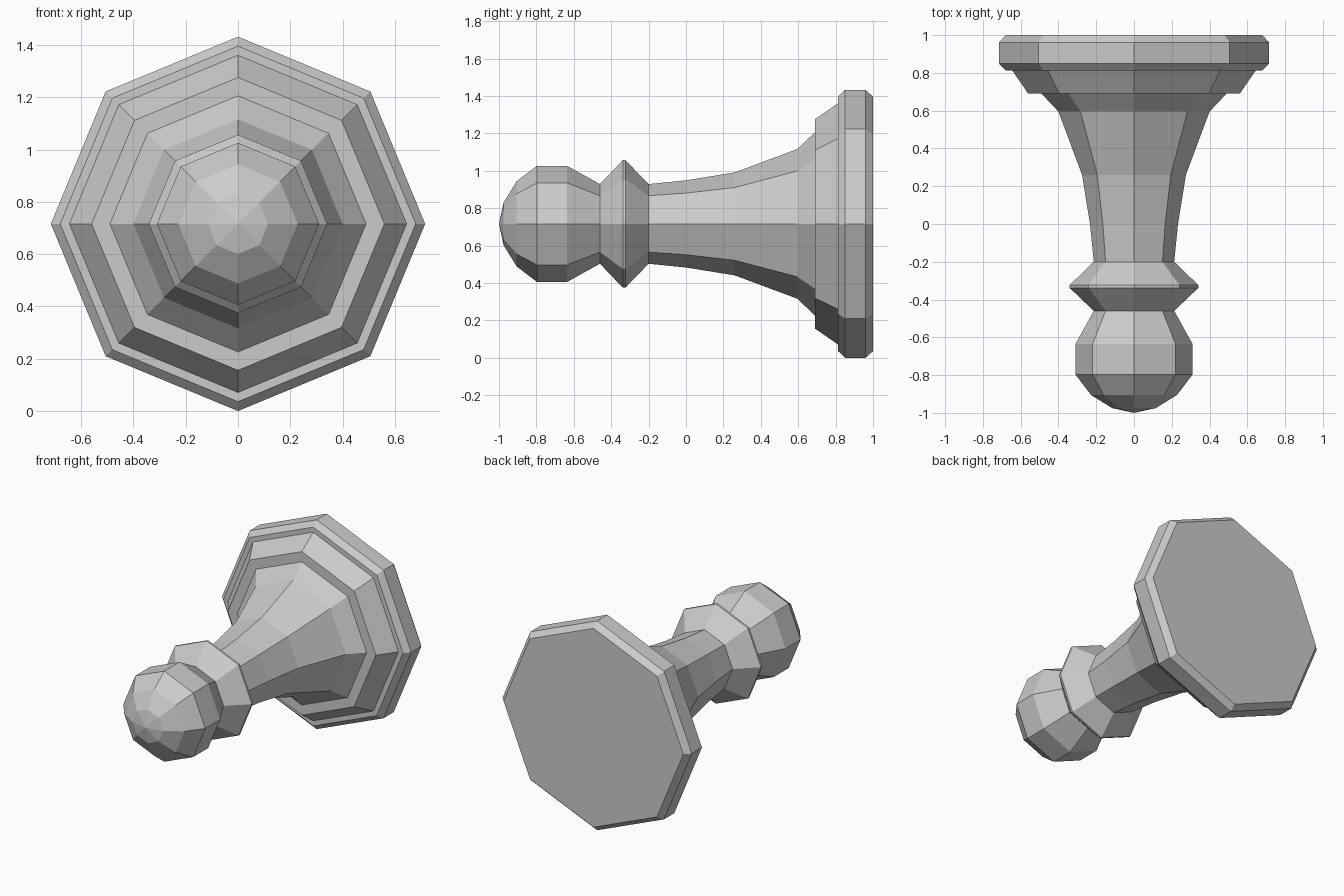
import bpy, bmesh, math

SIDES = 8
AXIS_Z = 0.716

cube = bpy.data.objects.get("Cube")
if cube:
    bpy.data.objects.remove(cube, do_unlink=True)

# Single plain grey material
grey = bpy.data.materials.new("plain_grey")
grey.use_nodes = True
colour = (0.6, 0.6, 0.6, 1)
grey.diffuse_color = colour
grey.node_tree.nodes["Principled BSDF"].inputs["Base Color"].default_value = colour


def lathe(name, profile, cap_end=False):
    """Turn (y, radius) points, listed front to back, around the long axis."""
    bm = bmesh.new()
    rings = []
    for y, r in profile:
        if r == 0:
            rings.append([bm.verts.new((0, y, 0))] * SIDES)
            continue
        angles = [math.tau * k / SIDES for k in range(SIDES)]
        rings.append([bm.verts.new((r * math.sin(t), y, r * math.cos(t))) for t in angles])
    for a, b in zip(rings, rings[1:]):
        for k in range(SIDES):
            n = (k + 1) % SIDES
            corners = [a[k], a[n], b[n], b[k]]
            bm.faces.new(list(dict.fromkeys(corners)))
    if cap_end:
        bm.faces.new(rings[-1])
    mesh = bpy.data.meshes.new(name)
    bm.to_mesh(mesh)
    bm.free()
    mesh.materials.append(grey)
    obj = bpy.data.objects.new(name, mesh)
    obj.location.z = AXIS_Z
    bpy.context.collection.objects.link(obj)
    return obj


# Rounded head, from its tip to the neck
lathe("head", [(-1, 0), (-0.975, 0.115), (-0.905, 0.228), (-0.797, 0.31),
               (-0.635, 0.31), (-0.46, 0.213)])

# Double-cone collar with a thin rim
lathe("collar", [(-0.46, 0.213), (-0.338, 0.341), (-0.324, 0.341), (-0.2, 0.213)])

# Flaring stem
lathe("stem", [(-0.2, 0.213), (0, 0.233), (0.26, 0.275), (0.595, 0.4), (0.69, 0.49)])

# Stepped foot with bevelled rim and flat underside
lathe("foot", [(0.69, 0.49), (0.69, 0.56), (0.813, 0.645), (0.813, 0.68),
               (0.85, 0.716), (0.96, 0.716), (1, 0.68)], cap_end=True)
